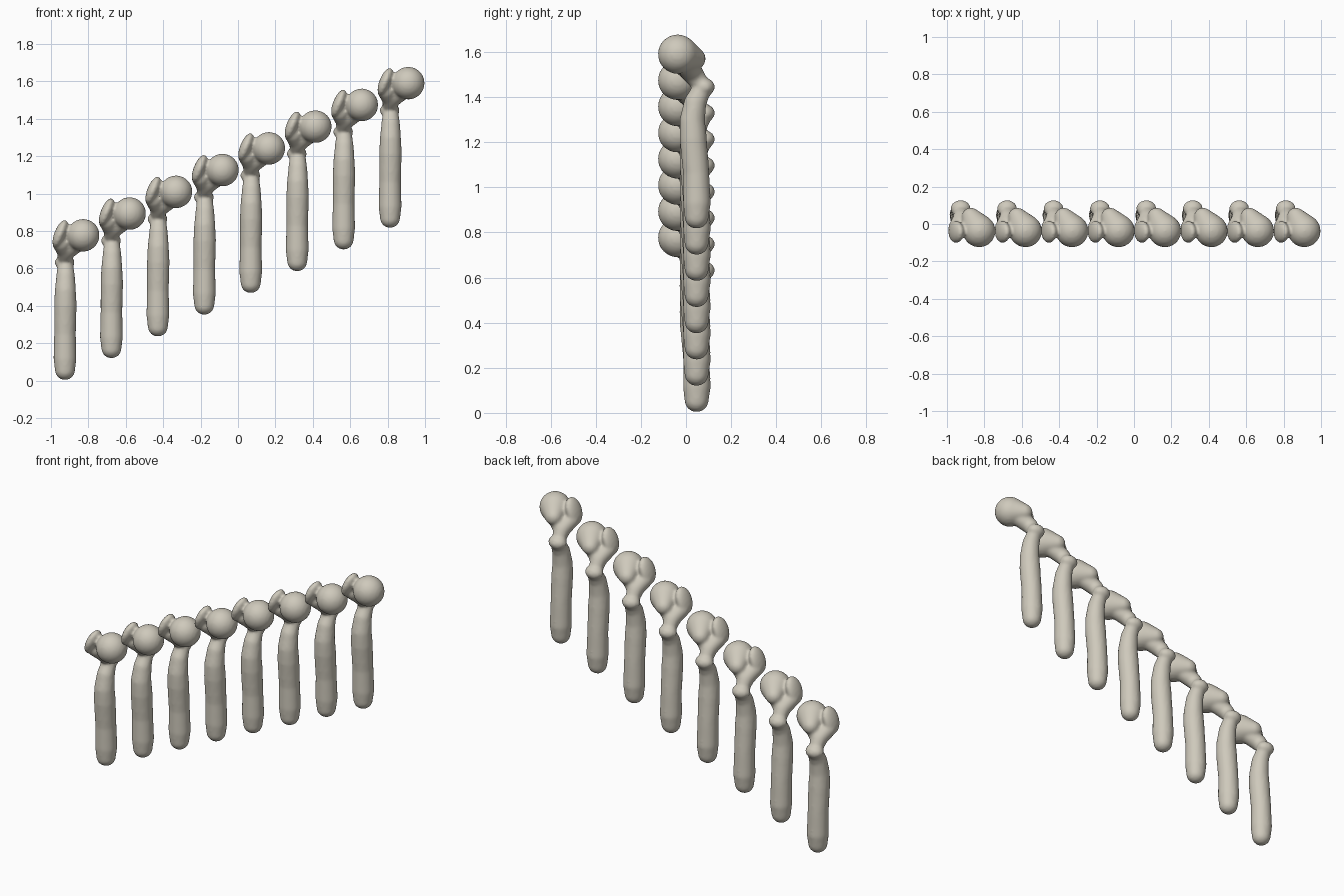
import bpy, bmesh, math
from mathutils import Matrix, Vector

if "Cube" in bpy.data.objects:
    bpy.data.objects.remove(bpy.data.objects["Cube"])

COUNT = 8
STEP = Vector((0.2483, 0, 0.1162))
X0 = -0.925

mat = bpy.data.materials.new("warm_bone_grey")
mat.diffuse_color = (0.62, 0.585, 0.50, 1)
mat.use_nodes = True
mat.node_tree.nodes["Principled BSDF"].inputs["Base Color"].default_value = mat.diffuse_color

bm = bmesh.new()


def blob(c, r, rot=0.0):
    """Ellipsoid at c with radii r, turned about the y axis."""
    m = (Matrix.Translation(c) @ Matrix.Rotation(rot, 4, 'Y')
         @ Matrix.Diagonal((r[0], r[1], r[2], 1)))
    bmesh.ops.create_icosphere(bm, subdivisions=3, radius=1, matrix=m)


def limb(points, steps=8):
    """Chain of overlapping balls through (x, y, z, radius) points."""
    for a, b in zip(points, points[1:]):
        for i in range(steps + 1):
            p = Vector(a).lerp(Vector(b), i / steps)
            blob(p.to_3d(), (p[3],) * 3)


# long hanging stem
limb([(0, 0.047, 0.057, 0.054), (0, 0.048, 0.12, 0.062),
      (0, 0.045, 0.25, 0.059), (0.002, 0.032, 0.40, 0.061),
      (0.002, 0.028, 0.48, 0.057), (0.003, 0.040, 0.56, 0.050),
      (0.003, 0.065, 0.61, 0.043), (0, 0.082, 0.63, 0.042)])
# rounded knuckle at the back
blob((-0.002, 0.082, 0.632), (0.054, 0.046, 0.040))
# neck and forked body
limb([(0, 0.065, 0.645, 0.038), (0.004, 0.03, 0.69, 0.048),
      (0.06, 0.0, 0.74, 0.055)])
limb([(0.004, 0.03, 0.69, 0.046), (-0.022, -0.02, 0.735, 0.046)])
# egg-shaped head
limb([(0.097, -0.037, 0.777, 0.088), (0.052, 0.04, 0.757, 0.048)], 10)
# upright flap beside the head
blob((-0.026, -0.042, 0.785), (0.031, 0.060, 0.080), math.radians(22))

src = bpy.data.meshes.new("blend_source")
bm.to_mesh(src)
bm.free()

# fuse the pieces into one smooth skin
tmp = bpy.data.objects.new("blend_source", src)
bpy.context.collection.objects.link(tmp)
rm = tmp.modifiers.new("fuse", 'REMESH')
rm.mode = 'VOXEL'
rm.voxel_size = 0.009
rm.use_smooth_shade = True
sm = tmp.modifiers.new("soften", 'SMOOTH')
sm.factor = 0.5
sm.iterations = 5
dg = bpy.context.evaluated_depsgraph_get()
mesh = bpy.data.meshes.new_from_object(tmp.evaluated_get(dg))
bpy.data.objects.remove(tmp)
mesh.name = "clawed_rod"
mesh.materials.clear()
mesh.materials.append(mat)
for p in mesh.polygons:
    p.use_smooth = True
    p.material_index = 0

# rising row of identical rods
for i in range(COUNT):
    ob = bpy.data.objects.new(f"clawed_rod_{i + 1}", mesh)
    ob.location = Vector((X0, 0, 0)) + STEP * i
    bpy.context.collection.objects.link(ob)
